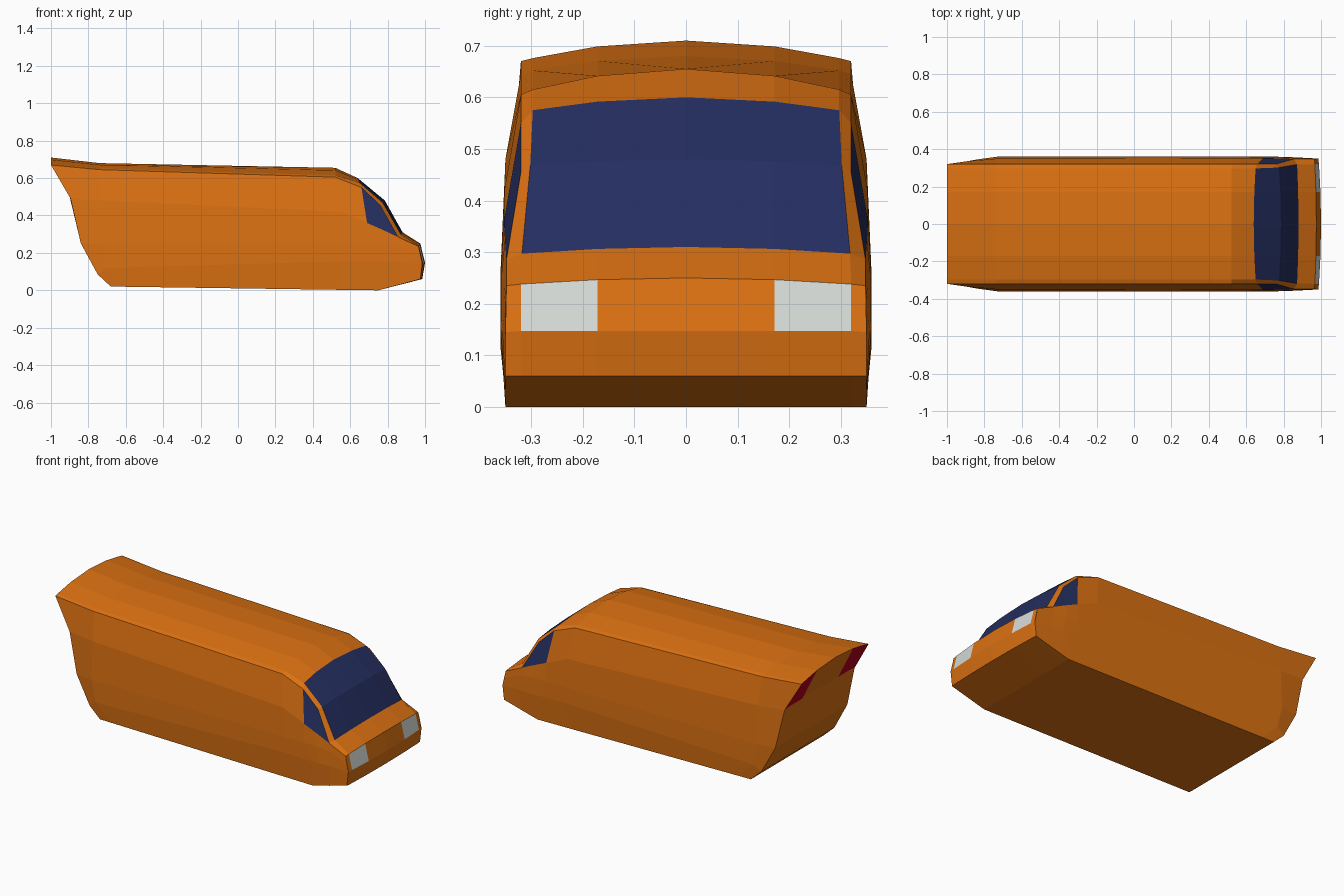
import bpy, bmesh

def material(name, rgb):
    m = bpy.data.materials.new(name)
    m.diffuse_color = (*rgb, 1)
    return m

ORANGE, GLASS, LAMP, RED = range(4)
mats = [material("orange paint", (0.71, 0.165, 0.006)),
        material("dark blue glass", (0.018, 0.028, 0.118)),
        material("light grey lamp", (0.68, 0.71, 0.68)),
        material("red tail lamp", (0.45, 0.0, 0.012))]

# Belt running lengthwise round the body: centre (x, z), inner (x, y, z), edge (x, y, z)
belt = [
    ((.75, 0), (.75, .32, 0), (.75, .35, 0)),                    # floor front
    ((.985, .06), (.978, .32, .06), (.975, .35, .06)),           # bumper
    ((1.0, .147), (.989, .32, .147), (.985, .35, .145)),         # lamp bottom
    ((.975, .25), (.967, .32, .238), (.965, .348, .235)),        # lamp top
    ((.88, .31), (.872, .318, .297), (.855, .348, .285)),        # windscreen bottom
    ((.785, .48), (.775, .302, .467), (.76, .32, .455)),         # windscreen middle
    ((.64, .60), (.65, .297, .575), (.66, .32, .55)),            # windscreen top
    ((.52, .655), (.52, .297, .615), (.52, .32, .605)),          # roof front
    ((-.74, .68), (-.74, .297, .652), (-.74, .32, .645)),        # roof rear
    ((-1, .71), (-1, .297, .676), (-1, .32, .67)),               # roof tip
    ((-.9, .5), (-.9, .30, .5), (-.895, .335, .49)),             # tail lamp bottom
    ((-.84, .25), (-.84, .31, .25), (-.84, .345, .25)),
    ((-.75, .085), (-.75, .32, .085), (-.75, .35, .085)),
    ((-.68, .02), (-.68, .32, .02), (-.68, .35, .02)),           # floor rear
]

# Side stations from tail to nose, each listed from sill to roof edge
sides = [
    [(-.68, .35, .02), (-.75, .35, .085), (-.84, .345, .25), (-.895, .335, .49), (-1, .32, .67)],
    [(-.6, .35, .019), (-.7, .36, .12), (-.73, .36, .25), (-.73, .35, .48), (-.74, .32, .645)],
    [(.52, .35, .003), (.56, .36, .155), (.56, .36, .25), (.55, .352, .42), (.52, .32, .605)],
    [(.75, .35, 0), (.75, .36, .15), (.69, .359, .25), (.69, .353, .36), (.66, .32, .55)],
    [(.8, .35, .013), (.8, .359, .15), (.77, .358, .25), (.77, .351, .325), (.76, .32, .455)],
    [(.86, .35, .029), (.87, .356, .15), (.86, .353, .24), (.855, .348, .285), (.855, .348, .285)],
    [(.975, .35, .06), (.985, .35, .145), (.975, .35, .19), (.965, .348, .235), (.965, .348, .235)],
]

def belt_row(row):
    (cx, cz), inner, edge = row
    t = (.172 / inner[1]) ** 2
    mid = (cx + (inner[0] - cx) * t, .172, cz + (inner[2] - cz) * t)
    return [(cx, 0, cz), mid, inner, edge]

def belt_colour(i, j):
    if i in (4, 5) and j < 2:
        return GLASS
    if i == 2 and j == 1:
        return LAMP
    if i == 9 and j > 0:
        return RED
    return ORANGE

def side_colour(i, j):
    return GLASS if i in (3, 4) and j == 3 else ORANGE

bm = bmesh.new()

def add_grid(rows, colour, sign, closed):
    n = len(rows)
    for i in range(n if closed else n - 1):
        a, b = rows[i], rows[(i + 1) % n]
        for j in range(len(a) - 1):
            pts = list(dict.fromkeys((a[j], a[j + 1], b[j + 1], b[j])))
            if len(pts) > 2:
                f = bm.faces.new([bm.verts.new((x, y * sign, z)) for x, y, z in pts])
                f.material_index = colour(i, j)

# Both halves of the shell
for sign in (1, -1):
    add_grid([belt_row(r) for r in belt], belt_colour, sign, True)
    add_grid(sides, side_colour, sign, False)

bmesh.ops.remove_doubles(bm, verts=bm.verts, dist=0.0005)
bmesh.ops.recalc_face_normals(bm, faces=bm.faces)

mesh = bpy.data.meshes.new("van_body")
bm.to_mesh(mesh)
bm.free()
for m in mats:
    mesh.materials.append(m)
bpy.context.collection.objects.link(bpy.data.objects.new("van_body", mesh))
